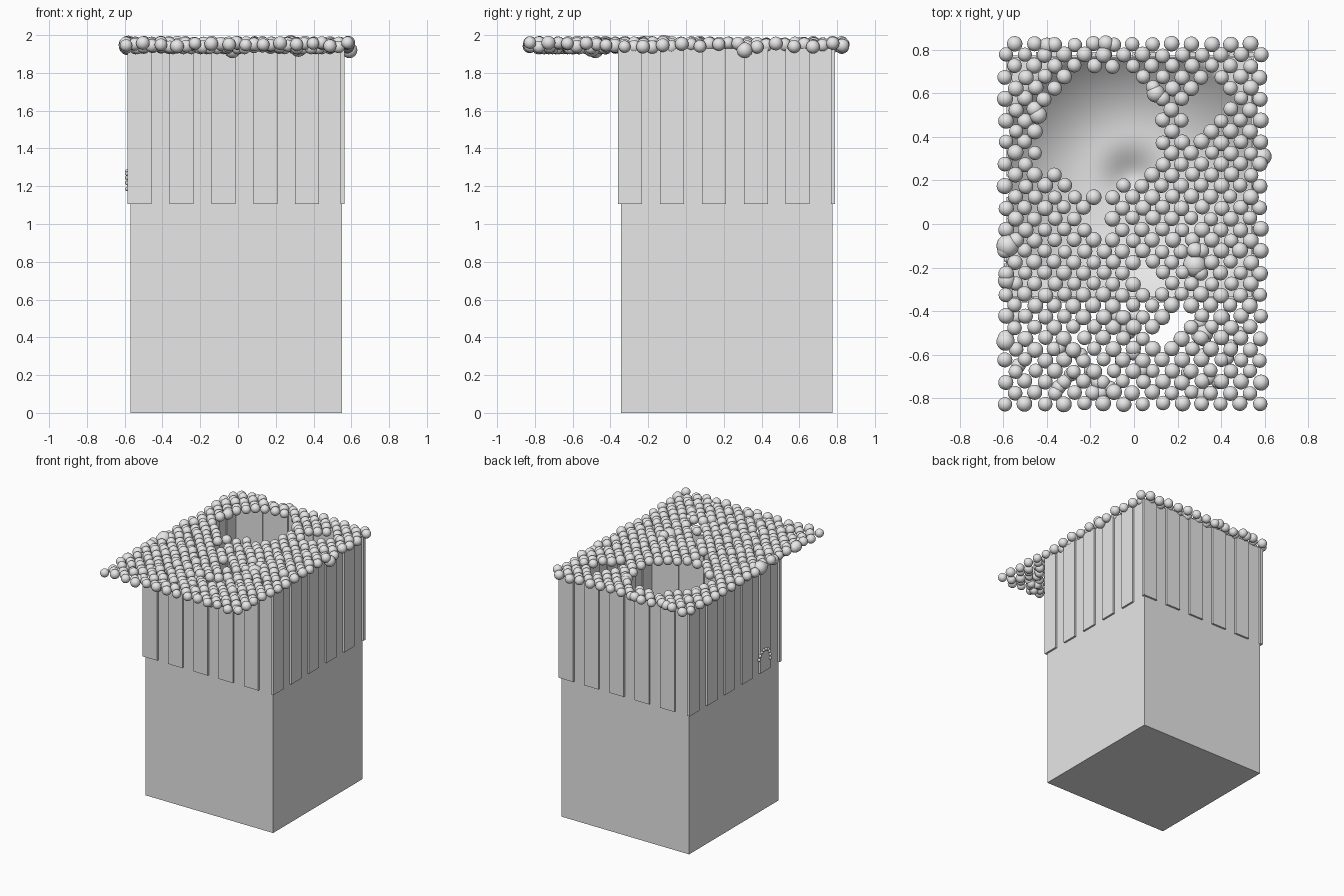
import bpy, bmesh, math, random
from mathutils import Matrix, Vector

if "Cube" in bpy.data.objects:
    bpy.data.objects.remove(bpy.data.objects["Cube"], do_unlink=True)

random.seed(4)
grey = bpy.data.materials.new("light_grey")
grey.use_nodes = True
colour = (0.8, 0.8, 0.8, 1)
grey.diffuse_color = colour
grey.node_tree.nodes["Principled BSDF"].inputs["Base Color"].default_value = colour

CX, CY, HALF, TOP = -0.01, 0.215, 0.56, 1.93
PLANK_BOTTOM = 1.105


def finish(bm, name, smooth=False):
    mesh = bpy.data.meshes.new(name)
    bm.to_mesh(mesh)
    bm.free()
    mesh.materials.append(grey)
    for p in mesh.polygons:
        p.use_smooth = smooth
    obj = bpy.data.objects.new(name, mesh)
    bpy.context.collection.objects.link(obj)
    return obj


def add_box(bm, lo, hi, turn=Matrix()):
    lo, hi = Vector(lo), Vector(hi)
    mat = turn @ Matrix.Translation((lo + hi) / 2) @ Matrix.Diagonal((*(hi - lo), 1))
    return bmesh.ops.create_cube(bm, size=1, matrix=mat)["verts"]


def add_ball(bm, centre, radius, detail=3):
    bmesh.ops.create_icosphere(bm, subdivisions=detail, radius=radius,
                               matrix=Matrix.Translation(centre))


# Square body, open at the top
bm = bmesh.new()
add_box(bm, (CX - HALF, CY - HALF, 0), (CX + HALF, CY + HALF, TOP))
bm.normal_update()
bmesh.ops.delete(bm, geom=[f for f in bm.faces if f.normal.z > 0.5], context="FACES")
finish(bm, "body")

# Five thin planks on each side, repeated around the body
bm = bmesh.new()
for side in range(4):
    turn = Matrix.Translation((CX, CY, 0)) @ Matrix.Rotation(side * math.pi / 2, 4, "Z")
    for i in range(5):
        start = -HALF - 0.015 + i * 0.222
        add_box(bm, (start, -HALF - 0.015, PLANK_BOTTOM),
                (start + 0.127, -HALF + 0.008, TOP), turn)
finish(bm, "upper_planks")


# Rounded basin inside, with a dip in the middle
def basin_height(r):
    rim = max(0, min(r, 0.62) - 0.2)
    return 0.85 + 1.4 * rim ** 2 - 0.07 * math.exp(-(r / 0.11) ** 2)


bm = bmesh.new()
bmesh.ops.create_grid(bm, x_segments=48, y_segments=48, size=HALF - 0.01)
for v in bm.verts:
    v.co.z = basin_height(v.co.xy.length)
bmesh.ops.translate(bm, verts=bm.verts, vec=(CX, CY, 0))
finish(bm, "inner_basin", True)

# Roof openings: centre x, centre y, radius x, radius y, tilt
openings = [
    (-0.16, 0.43, 0.29, 0.26, 0.2),
    (-0.36, 0.3, 0.1, 0.07, 0),
    (0.34, 0.54, 0.11, 0.08, 0.5),
    (0.27, 0.46, 0.05, 0.08, 0),
    (-0.15, 0.04, 0.05, 0.08, 0),
    (0.06, -0.24, 0.07, 0.06, 0),
    (0.17, -0.48, 0.1, 0.055, 0.6),
]


def is_open(x, y):
    for ox, oy, rx, ry, tilt in openings:
        c, s = math.cos(tilt), math.sin(tilt)
        dx, dy = x - ox, y - oy
        if ((c * dx + s * dy) / rx) ** 2 + ((c * dy - s * dx) / ry) ** 2 < 1:
            return True
    return False


# Flat roof of staggered balls
bm = bmesh.new()
for row in range(34):
    y = -0.825 + row * 0.05
    shift = 0.045 * (row % 2)
    for col in range(14):
        x = -0.59 + col * 0.09 + shift
        if x > 0.61 or is_open(x, y):
            continue
        x += random.uniform(-0.004, 0.004)
        y_ball = y + random.uniform(-0.004, 0.004)
        z = 1.948 + random.uniform(-0.012, 0.012)
        add_ball(bm, (x, y_ball, z), random.uniform(0.032, 0.037))
finish(bm, "roof_balls", True)

# Larger balls scattered in the roof
bm = bmesh.new()
for x, y, z, r in [(-0.58, -0.1, 1.945, 0.052), (-0.585, -0.26, 1.95, 0.04),
                   (0.28, -0.19, 1.94, 0.055), (-0.59, -0.54, 1.95, 0.042),
                   (0.32, -0.5, 1.93, 0.045), (-0.03, -0.48, 1.92, 0.042),
                   (0.59, 0.31, 1.92, 0.042), (0.1, 0.6, 1.945, 0.042),
                   (-0.44, 0.5, 1.945, 0.04), (-0.4, 0.82, 1.95, 0.036),
                   (-0.13, 0.83, 1.95, 0.036), (0.28, -0.12, 1.963, 0.037)]:
    add_ball(bm, (x, y, z), r)
# Loose balls hanging just under the roof overhang
for i in range(30):
    x, y = random.uniform(-0.56, 0.56), random.uniform(-0.8, -0.4)
    if not is_open(x, y):
        add_ball(bm, (x, y, 1.932), 0.034, 2)
finish(bm, "large_roof_balls", True)

# Small arch of beads on one side
bm = bmesh.new()
for i in range(9):
    a = math.radians(190 - i * 22)
    add_ball(bm, (CX - HALF - 0.016, -0.15 - 0.07 * math.cos(a) * -1,
                  1.2 + 0.08 * math.sin(a)), 0.012, 2)
finish(bm, "bead_arch", True)
